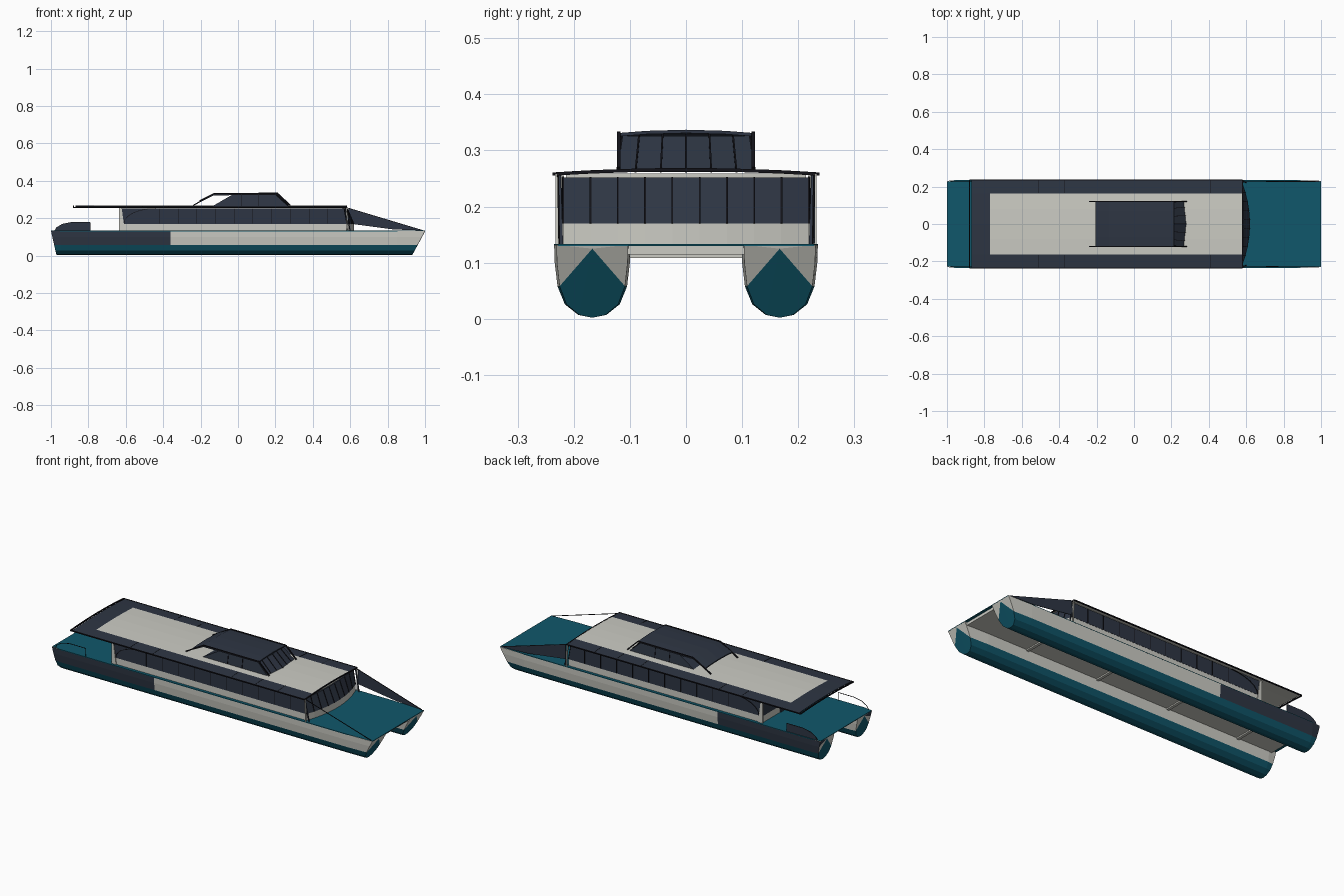
import bpy, math
from mathutils import Vector

if "Cube" in bpy.data.objects:
    bpy.data.objects.remove(bpy.data.objects["Cube"])


def material(name, rgb):
    m = bpy.data.materials.new(name)
    m.diffuse_color = (*rgb, 1)
    m.use_nodes = True
    m.node_tree.nodes["Principled BSDF"].inputs["Base Color"].default_value = m.diffuse_color
    return m


TEAL = material("teal", (0.005, 0.095, 0.145))
WHITE = material("off_white", (0.60, 0.60, 0.55))
NAVY = material("navy", (0.027, 0.036, 0.056))
BLACK = material("black", (0.006, 0.006, 0.009))


def make(name, verts, faces, mats, rule=None):
    me = bpy.data.meshes.new(name)
    me.from_pydata([tuple(v) for v in verts], [], faces)
    for m in mats:
        me.materials.append(m)
    if rule:
        for p in me.polygons:
            p.material_index = rule(p.center, p.normal)
    ob = bpy.data.objects.new(name, me)
    bpy.context.collection.objects.link(ob)
    return ob


def loft(name, rings, mats, rule=None):
    """Skin between equal closed rings, with flat end caps."""
    n = len(rings[0])
    faces = [(k * n + i, k * n + (i + 1) % n, (k + 1) * n + (i + 1) % n, (k + 1) * n + i)
             for k in range(len(rings) - 1) for i in range(n)]
    last = (len(rings) - 1) * n
    faces += [tuple(reversed(range(n))), tuple(range(last, last + n))]
    return make(name, [v for r in rings for v in r], faces, mats, rule)


def box(name, x0, x1, y0, y1, z0, z1, mat):
    rings = [[(x0, y0, z), (x1, y0, z), (x1, y1, z), (x0, y1, z)] for z in (z0, z1)]
    return loft(name, rings, [mat])


def bar(name, a, b, w, mat):
    """Square bar from a to b."""
    a, b = Vector(a), Vector(b)
    q = (b - a).to_track_quat('Z', 'Y')
    offs = [q @ Vector((sx * w / 2, sy * w / 2, 0))
            for sx, sy in ((-1, -1), (1, -1), (1, 1), (-1, 1))]
    return loft(name, [[p + o for o in offs] for p in (a, b)], [mat])


def plate(name, pts, y, t, mat):
    """Thin upright plate from an x-z outline."""
    return loft(name, [[(x, yy, z) for x, z in pts] for yy in (y + t, y)], [mat])


# Twin hulls: outboard half section (offset, height), mirrored about the keel
HALF = [(0.068, 0.132), (0.067, 0.10), (0.062, 0.058), (0.049, 0.026), (0.025, 0.007), (0, 0.002)]
SECTION = HALF + [(-o, z) for o, z in reversed(HALF[:-1])]
STATIONS = [(-1, -0.03, 0.93), (-0.95, 0, 1), (-0.36, 0, 1), (0.85, 0, 1), (1, 0.07, 0.94)]


def hull(side, label):
    cy, n = side * 0.167, len(SECTION)
    verts = [(x - rake * (1 - z / 0.132), cy + side * o * s, z)
             for x, rake, s in STATIONS for o, z in SECTION]
    faces = [(k * n + i, k * n + (i + 1) % n, (k + 1) * n + (i + 1) % n, (k + 1) * n + i)
             for k in range(len(STATIONS) - 1) for i in range(n)]
    # Fanned bow and stern ends meeting at a point under the deck
    for base, ax in ((0, -0.998), ((len(STATIONS) - 1) * n, 0.998)):
        verts.append((ax, cy, 0.125))
        tip = len(verts) - 1
        faces += [(base + i, base + (i + 1) % n, tip) for i in range(n)]
    if side > 0:
        faces = [tuple(reversed(f)) for f in faces]
    ob = make(label, verts, faces, [TEAL, WHITE, NAVY])
    me = ob.data
    for p in me.polygons:
        low = max(me.vertices[v].co.z for v in p.vertices if v < n * len(STATIONS)) < 0.06
        outer = (p.center.y - cy) * side > 0.04
        p.material_index = 0 if low else (2 if p.center.x < -0.36 and outer else 1)


hull(-1, "front_side_hull")
hull(1, "back_side_hull")

# Bridge between the hulls, cross beams and main deck
box("bridge_deck", -0.97, 0.985, -0.106, 0.106, 0.115, 0.131, WHITE)
for x in (-0.75, -0.3, 0.15, 0.6):
    box("cross_beam", x - 0.008, x + 0.008, -0.106, 0.106, 0.108, 0.116, WHITE)
outline = [(-1, 0.225), (-0.95, 0.235), (0.85, 0.235), (1, 0.228)]
outline = [(x, -y) for x, y in outline] + outline[::-1]
loft("main_deck", [[(x, y, z) for x, y in outline] for z in (0.130, 0.1335)], [TEAL])


# Passenger cabin with bowed front wall
def cabin_ring(z, front, y, bow=0.04):
    arc = []
    for i in range(10):
        t = -1 + 2 * i / 9
        arc.append((front + bow * (1 - t * t), y * t, z))
    return [(-0.63, -y, z)] + arc + [(-0.63, y, z)]


loft("cabin_base", [cabin_ring(0.132, 0.58, 0.218), cabin_ring(0.17, 0.58, 0.218)], [WHITE])
loft("cabin_windows", [cabin_ring(0.17, 0.58, 0.219), cabin_ring(0.252, 0.565, 0.219, 0.02)], [NAVY])
loft("cabin_top", [cabin_ring(0.252, 0.56, 0.214, 0.018), cabin_ring(0.259, 0.56, 0.214, 0.018)], [WHITE])

# Window mullions on the sides and front
low, high = cabin_ring(0.17, 0.581, 0.219), cabin_ring(0.252, 0.566, 0.219, 0.02)
for a, b in zip(low[1:-1], high[1:-1]):
    bar("front_mullion", a, b, 0.003, BLACK)
for s in (-1, 1):
    for i in range(10):
        x = -0.42 + i * 0.1
        bar("side_mullion", (x, s * 0.219, 0.172), (x, s * 0.219, 0.252), 0.003, BLACK)
    # Curved trim at the rear of the window band and white corner panel
    pts = [(-0.61 + 0.17 * (1 - math.cos(a)), s * 0.22, 0.172 + 0.08 * math.sin(a))
           for a in (i * math.pi / 12 for i in range(7))]
    for a, b in zip(pts, pts[1:]):
        bar("window_trim", a, b, 0.003, BLACK)
    plate("rear_corner", [(-0.635, 0.132), (-0.605, 0.132), (-0.622, 0.255), (-0.635, 0.255)],
          s * 0.22 - 0.003, 0.006, WHITE)
box("rear_door", -0.634, -0.629, -0.06, 0.06, 0.134, 0.23, NAVY)


# Crowned main roof, pale centre with a dark border
def roof_z(y):
    return 0.260 + 0.008 * (1 - (y / 0.235) ** 2)


ys = [-0.235, -0.2, -0.163, -0.08, 0, 0.08, 0.163, 0.2, 0.235]
rings = []
for x in (-0.87, -0.77, 0.58):
    rings.append([(x, y, roof_z(y) - 0.004) for y in ys[::-1]] + [(x, y, roof_z(y)) for y in ys])


def roof_rule(c, n):
    if abs(n.z) < 0.5:
        return 0
    upper = c.z > roof_z(c.y) - 0.003
    return 1 if not upper or (abs(c.y) < 0.163 and c.x > -0.77) else 0


roof = loft("main_roof", rings, [NAVY, WHITE], roof_rule)
me = roof.data
import bmesh
bm = bmesh.new()
bm.from_mesh(me)
bmesh.ops.recalc_face_normals(bm, faces=bm.faces)
for f in bm.faces:
    c = f.calc_center_median()
    f.material_index = 0 if abs(f.normal.z) < 0.5 else (
        1 if f.normal.z < 0 or (abs(c.y) < 0.163 and c.x > -0.77) else 0)
bm.to_mesh(me)
bm.free()

# Roof rim, seams and support posts
for s in (-1, 1):
    bar("roof_side_rim", (-0.88, s * 0.235, 0.258), (0.58, s * 0.235, 0.258), 0.006, BLACK)
    for x in (-0.51, -0.37, 0.12, 0.27, 0.41):
        bar("roof_seam", (x, s * 0.165, roof_z(0.165)), (x, s * 0.233, roof_z(0.233)), 0.002, BLACK)
    bar("front_post", (0.585, s * 0.230, 0.132), (0.58, s * 0.230, 0.258), 0.006, WHITE)
    bar("front_brace", (0.60, s * 0.222, 0.132), (0.575, s * 0.226, 0.258), 0.005, NAVY)
for x in (-0.88, 0.58):
    for a, b in zip(ys, ys[1:]):
        bar("roof_end_rim", (x, a, roof_z(a) - 0.002), (x, b, roof_z(b) - 0.002), 0.006, BLACK)

# Foredeck screen on one side, stay on both sides
plate("foredeck_screen", [(0.59, 0.172), (0.83, 0.14), (0.99, 0.134), (0.59, 0.255)], 0.227, 0.003, NAVY)
# Stern bulwark on one side, rail outline on both sides
bulwark = [(-0.98, 0.133), (-0.97, 0.15), (-0.94, 0.168), (-0.89, 0.178), (-0.79, 0.178), (-0.79, 0.133)]
plate("stern_bulwark", bulwark, 0.227, 0.003, NAVY)
for s in (-1, 1):
    bar("foredeck_stay", (0.58, s * 0.228, 0.257), (0.99, s * 0.226, 0.134), 0.003, BLACK)
    for a, b in zip(bulwark, bulwark[1:]):
        bar("stern_rail", (a[0], s * 0.228, a[1]), (b[0], s * 0.228, b[1]), 0.0025, BLACK)

# Wheelhouse body with sloping front
loft("wheelhouse", [
    [(-0.14, -0.122, 0.262), (0.27, -0.122, 0.262), (0.285, 0, 0.262), (0.27, 0.122, 0.262), (-0.14, 0.122, 0.262)],
    [(-0.03, -0.113, 0.326), (0.20, -0.113, 0.326), (0.215, 0, 0.326), (0.20, 0.113, 0.326), (-0.03, 0.113, 0.326)],
], [NAVY])
# Crowned wheelhouse roof running down at the rear
wy = [-0.122, -0.07, 0, 0.07, 0.122]
rings = []
for x, z in ((-0.205, 0.288), (-0.13, 0.325), (0.215, 0.328)):
    crown = [(y, z + 0.006 * (1 - (y / 0.122) ** 2)) for y in wy]
    rings.append([(x, y, h - 0.003) for y, h in crown[::-1]] + [(x, y, h + 0.003) for y, h in crown])
loft("wheelhouse_roof", rings, [NAVY])
# Wheelhouse fins, edge rails and mullions
for s in (-1, 1):
    path = [(-0.24, 0.268), (-0.13, 0.33), (0.215, 0.331), (0.28, 0.268)]
    for a, b in zip(path, path[1:]):
        bar("wheelhouse_rail", (a[0], s * 0.12, a[1]), (b[0], s * 0.12, b[1]), 0.006, BLACK)
    for x in (0.02, 0.11):
        bar("wheelhouse_mullion", (x, s * 0.1225, 0.266), (x, s * 0.114, 0.325), 0.003, BLACK)
for i in range(-2, 3):
    y = i * 0.045
    dx = 0.015 * (1 - abs(y) / 0.122)
    bar("windscreen_mullion", (0.271 + dx, y, 0.262), (0.201 + dx, y * 0.93, 0.328), 0.003, BLACK)

# Consistent outward normals everywhere
for ob in bpy.data.objects:
    bm = bmesh.new()
    bm.from_mesh(ob.data)
    bmesh.ops.recalc_face_normals(bm, faces=bm.faces)
    bm.to_mesh(ob.data)
    bm.free()
